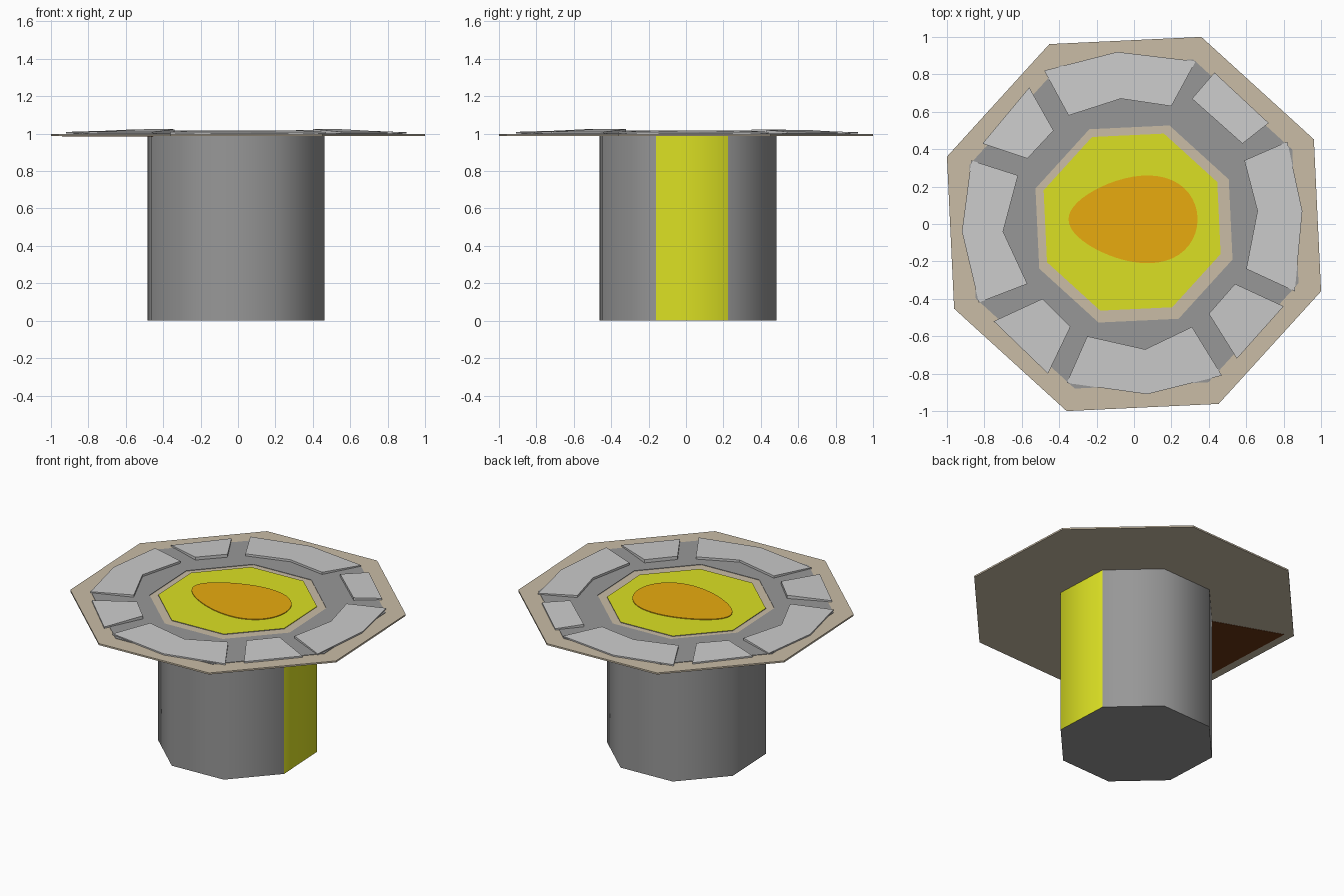
import bpy, bmesh
from math import sin, cos, pi, radians, hypot

if "Cube" in bpy.data.objects:
    bpy.data.objects.remove(bpy.data.objects["Cube"])

TURN = 25.2  # rotation of every octagon, degrees


def material(name, r, g, b):
    m = bpy.data.materials.new(name)
    m.diffuse_color = [(c / 255) ** 2.2 for c in (r, g, b)] + [1]
    m.use_nodes = True
    m.node_tree.nodes["Principled BSDF"].inputs["Base Color"].default_value = m.diffuse_color
    return m


beige = material("beige", 200, 187, 165)
mid_grey = material("mid_grey", 150, 150, 150)
yellow = material("yellow", 218, 223, 40)
orange = material("orange", 232, 170, 22)
brown = material("brown", 105, 57, 26)


def octagon(r, cx=0.0, cy=0.0):
    return [(cx + r * cos(radians(TURN + 45 * k)), cy + r * sin(radians(TURN + 45 * k)))
            for k in range(8)]


def prism(name, outline, z0, top, mats=()):
    """Closed prism; top is a height or a function of (x, y)."""
    h = top if callable(top) else (lambda x, y: top)
    area = sum(a[0] * b[1] - b[0] * a[1] for a, b in zip(outline, outline[1:] + outline[:1]))
    if area < 0:
        outline = outline[::-1]
    bm = bmesh.new()
    lo = [bm.verts.new((x, y, z0)) for x, y in outline]
    hi = [bm.verts.new((x, y, h(x, y))) for x, y in outline]
    n = len(outline)
    for i in range(n):
        j = (i + 1) % n
        bm.faces.new((lo[i], lo[j], hi[j], hi[i]))
    bm.faces.new(hi)
    bm.faces.new(lo[::-1])
    me = bpy.data.meshes.new(name)
    bm.to_mesh(me)
    bm.free()
    for m in mats:
        me.materials.append(m)
    ob = bpy.data.objects.new(name, me)
    bpy.context.collection.objects.link(ob)
    return ob


# Column: smooth grey octagon with one yellow side and a yellow top
column = prism("column", octagon(0.503, -0.01, 0.01), 0, 1.003, (mid_grey, yellow))
for p in column.data.polygons:
    p.material_index = int(p.normal.z > 0.9 or p.normal.x > 0.95)
bpy.context.view_layer.objects.active = column
column.select_set(True)
bpy.ops.object.shade_smooth_by_angle(angle=radians(50))

# Wide plate with a brown wedge on its underside
prism("plate", octagon(1.063), 0.988, 0.999, (beige,))
o = octagon(1.0)
prism("underside_wedge", [(0, 0), o[3], o[4]], 0.986, 0.99, (brown,))

# Grey ground ring: prism with the middle left open
outer, inner = octagon(0.935), octagon(0.56)
bm = bmesh.new()
rings = [[bm.verts.new((x, y, z)) for x, y in pts]
         for pts, z in ((inner, 0.997), (outer, 0.997), (outer, 1.002), (inner, 1.002))]
for a, b in zip(rings, rings[1:] + rings[:1]):
    for i in range(8):
        j = (i + 1) % 8
        bm.faces.new((a[i], a[j], b[j], b[i]))
bmesh.ops.recalc_face_normals(bm, faces=bm.faces)
ring_mesh = bpy.data.meshes.new("ground_ring")
bm.to_mesh(ring_mesh)
bm.free()
ring_mesh.materials.append(mid_grey)
bpy.context.collection.objects.link(bpy.data.objects.new("ground_ring", ring_mesh))

# Egg-shaped orange disc
egg = []
for i in range(48):
    t = 2 * pi * i / 48
    egg.append((-0.005 + 0.345 * cos(t), 0.025 + 0.228 * sin(t) * (1 + 0.25 * cos(t))))
prism("egg_disc", egg, 1.0, 1.008, (orange,))


# Loose slabs around the ring, rising towards the middle
def slab_top(inner_z):
    return lambda x, y: 1.009 + (inner_z - 1.009) * (0.93 - hypot(x, y)) / 0.37


bent_slabs = [
    [(-.48, .82), (-.09, .92), (.33, .87), (.20, .63), (-.07, .67), (-.35, .58)],
    [(.82, .44), (.90, .07), (.86, -.36), (.60, -.24), (.66, .07), (.59, .34)],
    [(-.87, .34), (-.92, -.04), (-.83, -.42), (-.57, -.32), (-.70, -.04), (-.62, .26)],
    [(-.36, -.85), (.07, -.91), (.47, -.81), (.31, -.55), (.06, -.67), (-.25, -.60)],
]
small_slabs = [
    [(.43, .81), (.72, .54), (.58, .43), (.31, .67)],
    [(-.56, .73), (-.81, .43), (-.57, .35), (-.43, .50)],
    [(-.75, -.52), (-.46, -.80), (-.34, -.55), (-.49, -.40)],
    [(.55, -.72), (.80, -.44), (.54, -.32), (.40, -.48)],
]
for i, s in enumerate(bent_slabs):
    prism(f"bent_slab_{i + 1}", s, 1.0, slab_top(1.02))
for i, s in enumerate(small_slabs):
    prism(f"small_slab_{i + 1}", s, 1.0, slab_top(1.028))
